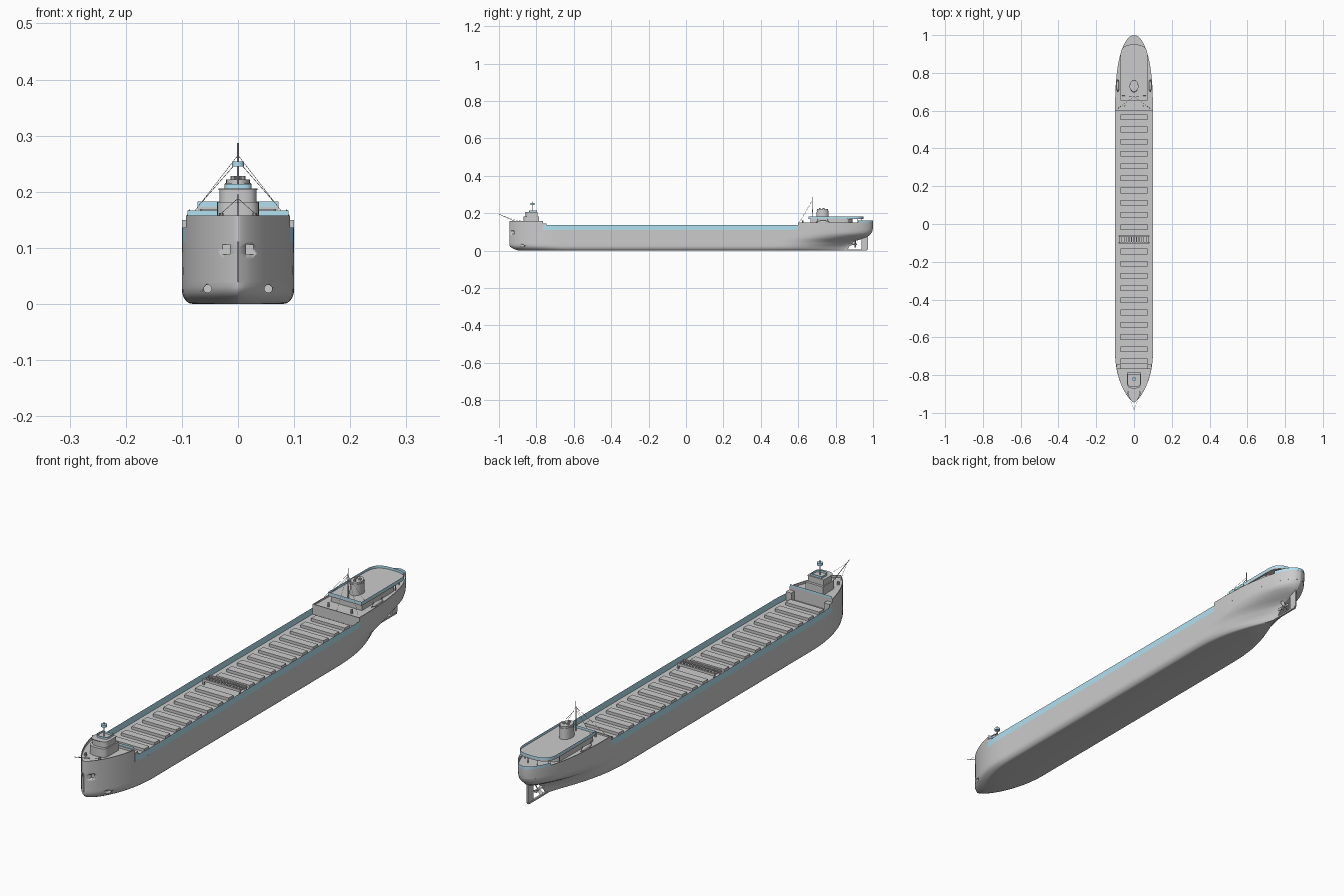
import bpy, bmesh, math
from mathutils import Vector

if "Cube" in bpy.data.objects:
    bpy.data.objects.remove(bpy.data.objects["Cube"])

blue = bpy.data.materials.new("rail_blue")
blue.diffuse_color = (0.45, 0.75, 0.88, 1)
blue.use_nodes = True
blue.node_tree.nodes["Principled BSDF"].inputs["Base Color"].default_value = blue.diffuse_color


def lerp_table(t, pts):
    for (a, va), (b, vb) in zip(pts, pts[1:]):
        if t <= b:
            return va + (vb - va) * max(0, (t - a) / (b - a))
    return pts[-1][1]


# Hull form: stem, stern and half breadth at each height
def stem(z):
    return -0.945 + 0.05 * max(0, 1 - z / 0.03) ** 2


def stern(z):
    return lerp_table(z, [(0, .86), (.025, .875), (.05, .90), (.065, .95), (.08, .98), (.1, .995), (.12, 1.0)])


def half(y, z):
    a = min(1, max(0, (y - stem(z)) / 0.26))
    c = min(1, max(0, (stern(z) - y) / 0.4))
    t = min(1, max(0, (z - 0.02) / 0.07))
    bow = (1 - (1 - a) ** 2) ** 0.75
    aft = (1 - (1 - c) ** 2.5) ** (1.4 - 0.9 * t)
    k = max(0, 1 - z / 0.025)
    side = 0.1 - 0.02 * (1 - math.sqrt(max(0, 1 - k * k)))
    return max(0.0006, side * bow * aft)


def stations(z, y0=None, y1=None, n=64):
    y0 = stem(z) if y0 is None else y0
    y1 = stern(z) if y1 is None else y1
    out = []
    for i in range(n + 1):
        u = i / n
        u = 0.3 * u + 0.7 * (0.5 - 0.5 * math.cos(math.pi * u))
        out.append(y0 + (y1 - y0) * u)
    return out


def outline(z, y0=None, y1=None, n=64, inset=0.0, zz=None):
    zz = z if zz is None else zz
    ys = stations(z, y0, y1, n)
    lo, hi = ys[0], ys[-1]
    pts = [(max(0.0004, half(y, z) - inset), min(max(y, lo + inset), hi - inset), zz) for y in ys]
    return pts + [(-x, y, w) for x, y, w in reversed(pts)]


def finish(name, bm, mat=None, smooth=True):
    bmesh.ops.recalc_face_normals(bm, faces=bm.faces)
    me = bpy.data.meshes.new(name)
    bm.to_mesh(me)
    bm.free()
    ob = bpy.data.objects.new(name, me)
    bpy.context.collection.objects.link(ob)
    if mat:
        me.materials.append(mat)
    if smooth:
        bpy.ops.object.select_all(action='DESELECT')
        ob.select_set(True)
        bpy.context.view_layer.objects.active = ob
        bpy.ops.object.shade_smooth_by_angle(angle=math.radians(35))
    return ob


def loft(name, loops, cap=True, mat=None, closed=True):
    bm = bmesh.new()
    rows = [[bm.verts.new(p) for p in lp] for lp in loops]
    n = len(rows[0])
    for a, b in zip(rows, rows[1:]):
        for i in range(n if closed else n - 1):
            j = (i + 1) % n
            bm.faces.new((a[i], a[j], b[j], b[i]))
    if cap:
        bm.faces.new(rows[0])
        bm.faces.new(rows[-1])
    return finish(name, bm, mat)


def box(name, x, y, z, mat=None):
    """Box from (min, max) pairs."""
    lp = [(x[0], y[0]), (x[1], y[0]), (x[1], y[1]), (x[0], y[1])]
    return loft(name, [[(*p, h) for p in lp] for h in z], mat=mat)


def rod(name, p, q, r=0.001, r2=None, seg=6, mat=None):
    p, q = Vector(p), Vector(q)
    bm = bmesh.new()
    bmesh.ops.create_cone(bm, cap_ends=True, segments=seg, radius1=r,
                          radius2=r if r2 is None else r2, depth=(q - p).length)
    bm.transform((q - p).to_track_quat('Z', 'Y').to_matrix().to_4x4())
    bmesh.ops.translate(bm, verts=bm.verts, vec=(p + q) / 2)
    return finish(name, bm, mat)


def rounded(w, y0, y1, end, front=False):
    """Plan shape with one square end and one rounded end of depth end."""
    arc = [(math.cos(math.pi * i / 16), math.sin(math.pi * i / 16)) for i in range(17)]
    soft = lambda v: math.copysign(abs(v) ** 0.7, v)
    if front:
        return [(w, y1)] + [(w * soft(c), y0 + end - end * soft(s)) for c, s in arc] + [(-w, y1)]
    return [(w, y0)] + [(w * soft(c), y1 - end + end * soft(s)) for c, s in arc] + [(-w, y0)]


def prism(name, plan, z0, z1, cap=True, mat=None):
    return loft(name, [[(x, y, z) for x, y in plan] for z in (z0, z1)], cap, mat)


# Main hull
levels = [0, .001, .003, .007, .013, .02, .03, .04, .05, .06, .07, .08, .09, .1, .111]
hull = loft("hull", [outline(z) for z in levels])

# Anchor pockets and thruster openings cut in the bow
for s in (-1, 1):
    cutters = [box("pocket_cutter", (s * .021 - .007, s * .021 + .007), (-.96, -.918), (.088, .106))]
    cutters.append(rod("thruster_cutter", (s * .054, -.95, .027), (s * .054, -.84, .027), .007, seg=16))
    for c in cutters:
        c.hide_render = True
        c.hide_viewport = True
        m = hull.modifiers.new("cut", 'BOOLEAN')
        m.operation, m.object, m.solver = 'DIFFERENCE', c, 'EXACT'

# Raised forecastle and poop with bulwarks around sunken decks
F, A = -.765, .6
for name, y0, y1, top, deck in (("forecastle", None, F, .158, .149), ("poop", A, None, .15, .144)):
    loft(name, [outline(.111, y0, y1, 32), outline(.13, y0, y1, 32), outline(top, y0, y1, 32),
                outline(top, y0, y1, 32, .003), outline(top, y0, y1, 32, .003, deck)])

# Blue rails along the main deck and around the stern
for s in (-1, 1):
    ys = stations(.11, F, A, 40)
    loft("main_deck_rail", [[(s * half(y, .11), y, z) for y in ys] for z in (.111, .136)], False, blue, False)
    box("forecastle_step", *[(min(s * .07, s * .093), max(s * .07, s * .093)), (F, -.745), (.111, .145)])
ys = stations(.13, .92, 1.0, 24)
edge = [(half(y, .13), y) for y in ys]
edge += [(-x, y) for x, y in reversed(edge)]
loft("stern_rail", [[(x, y, z) for x, y in edge] for z in (.15, .161)], False, blue, False)
loft("forecastle_aft_rail", [[(x, F, z) for x in (-.09, .09)] for z in (.157, .167)], False, blue, False)

# Cargo hatches, with the hatch crane taking the middle slot
for i in range(21):
    y = .565 - i * .0646
    if i != 10:
        box("hatch", (-.072, .072), (y - .015, y + .015), (.111, .122))
yc = .565 - 10 * .0646
for dy in (-.018, .018):
    box("crane_beam", (-.08, .08), (yc + dy - .003, yc + dy + .003), (.124, .134))
    for s in (-1, 1):
        box("crane_leg", (s * .078 - .003, s * .078 + .003), (yc + dy - .003, yc + dy + .003), (.111, .124))
for i in range(13):
    x = -.078 + i * .013
    box("crane_rib", (x - .002, x + .002), (yc - .016, yc + .016), (.127, .132))

# Forward house and pilot house
prism("forward_house", rounded(.037, -.87, -.785, .03, True), .149, .182)
prism("pilot_house", rounded(.033, -.858, -.795, .025, True), .182, .203)
prism("pilot_house_roof", rounded(.035, -.862, -.793, .025, True), .203, .206)
prism("pilot_roof_rail", rounded(.024, -.84, -.797, .015, True), .206, .214, False, blue)

# Forward mast with lookout, and steering pole
rod("fore_mast", (0, -.82, .2), (0, -.82, .262), .002, seg=8)
rod("lookout", (0, -.82, .245), (0, -.82, .254), .011, seg=12, mat=blue)
rod("steering_pole", (0, -.91, .155), (0, -1.0, .195), .0012)
for s in (-1, 1):
    rod("pole_stay", (0, -.985, .188), (s * .035, -.89, .157), .0005, seg=4)
    rod("bow_bollard", (s * .03, -.89, .149), (s * .03, -.89, .162), .004, seg=10)

# Aft house, overhanging roof deck with rail, and posts
prism("aft_house", rounded(.066, .665, .89, .05), .144, .168)
roof = rounded(.072, .655, .95, .07)
prism("boat_deck", roof, .168, .173)
prism("boat_deck_rail", roof, .173, .183, False, blue)
for s in (-1, 1):
    for x, y in ((.066, .87), (.05, .915), (.02, .94)):
        rod("deck_post", (s * x, y, .144), (s * x, y, .169), .0015)

# Lifeboats on davits
for s in (-1, 1):
    bm = bmesh.new()
    bmesh.ops.create_uvsphere(bm, u_segments=16, v_segments=10, radius=1)
    bmesh.ops.scale(bm, verts=bm.verts, vec=(.007, .034, .008))
    bmesh.ops.translate(bm, verts=bm.verts, vec=(s * .086, .732, .153))
    finish("lifeboat", bm)
    for y in (.705, .758):
        rod("davit", (s * .08, y, .144), (s * .087, y, .168), .0015)

# Funnel: tapered oval with collar and uptakes
def oval(w, l, z):
    return [(w * math.cos(a), .73 + l * math.sin(a), z) for a in (math.tau * i / 24 for i in range(24))]


loft("funnel", [oval(.023, .033, .173), oval(.021, .030, .222)])
loft("funnel_collar", [oval(.0235, .0325, .212), oval(.0235, .0325, .216)])
for x, y in ((0, .715), (-.009, .735), (.009, .735)):
    rod("uptake", (x, y, .22), (x, y, .228), .005, seg=10)

# Main mast with stays
rod("main_mast", (0, .675, .165), (0, .675, .287), .0024, .0014, seg=8)
for s in (-1, 1):
    rod("mast_stay", (0, .675, .265), (s * .088, .61, .152), .0005, seg=4)
    rod("mast_shroud", (0, .675, .255), (s * .07, .68, .175), .0005, seg=4)
    rod("poop_vent", (s * .05, .625, .144), (s * .05, .625, .16), .004, seg=10)
rod("fore_stay", (0, .675, .27), (0, .605, .15), .0005, seg=4)

# Rudder, sole piece and propeller
box("rudder", (-.003, .003), (.938, .972), (.006, .08))
box("sole_piece", (-.004, .004), (.84, .968), (.0, .006))
rod("propeller_hub", (0, .86, .034), (0, .915, .034), .006, .004, 12)
for k in range(4):
    a = math.tau * k / 4 + .785
    d = Vector((math.cos(a), 0, math.sin(a)))
    t = Vector((-math.sin(a) * .007, .004, math.cos(a) * .007))
    c = Vector((0, .905, .034))
    bm = bmesh.new()
    bm.faces.new([bm.verts.new(p) for p in (c + t * .4, c + d * .018 + t, c + d * .026, c + d * .018 - t, c - t * .4)])
    finish("propeller_blade", bm)
